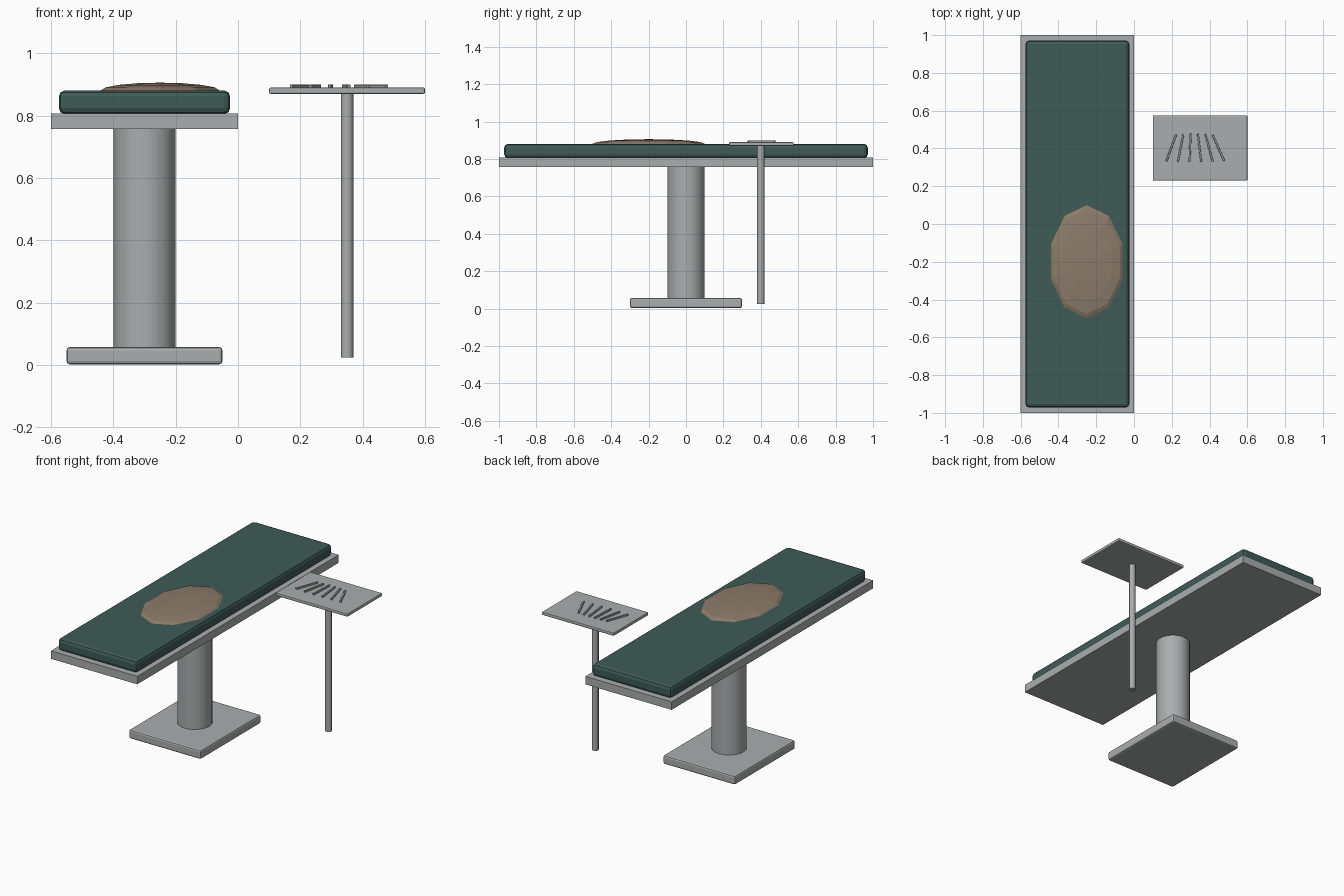
import bpy, math

if "Cube" in bpy.data.objects:
    bpy.data.objects.remove(bpy.data.objects["Cube"])


def material(name, rgb):
    m = bpy.data.materials.new(name)
    m.diffuse_color = (*rgb, 1)
    m.use_nodes = True
    m.node_tree.nodes["Principled BSDF"].inputs["Base Color"].default_value = m.diffuse_color
    return m


METAL = material("brushed metal", (0.40, 0.42, 0.42))
PAD = material("dark teal padding", (0.05, 0.105, 0.095))
DRAPE = material("tan drape", (0.26, 0.20, 0.145))


def finish(ob, name, mat, bevel=0, segments=1):
    ob.name = name
    ob.data.materials.append(mat)
    if bevel:
        mod = ob.modifiers.new("rounded edges", 'BEVEL')
        mod.width, mod.segments = bevel, segments
    return ob


def box(name, lo, hi, mat, bevel=0, segments=1, turn=0):
    bpy.ops.mesh.primitive_cube_add(
        size=1, location=[(a + b) / 2 for a, b in zip(lo, hi)], rotation=(0, 0, turn))
    ob = bpy.context.object
    ob.scale = [b - a for a, b in zip(lo, hi)]
    bpy.ops.object.transform_apply(location=False, rotation=False, scale=True)
    return finish(ob, name, mat, bevel, segments)


def post(name, x, y, z0, z1, radius, sides, mat):
    bpy.ops.mesh.primitive_cylinder_add(
        vertices=sides, radius=radius, depth=z1 - z0, location=(x, y, (z0 + z1) / 2))
    ob = finish(bpy.context.object, name, mat)
    bpy.ops.object.shade_smooth_by_angle(angle=math.radians(30))
    return ob


# Operating table: foot, column, top and cushion
box("table_base", (-0.55, -0.3, 0.005), (-0.05, 0.3, 0.06), METAL, 0.01, 2)
bpy.context.object.location.z -= 0.0025
post("table_column", -0.3, 0, 0.055, 0.76, 0.1, 32, METAL)
box("table_top", (-0.6, -1, 0.757), (0, 1, 0.807), METAL)
box("table_cushion", (-0.575, -0.972, 0.805), (-0.025, 0.972, 0.881), PAD, 0.02, 2)

# Low domed drape lying on the cushion
bpy.ops.mesh.primitive_uv_sphere_add(segments=10, ring_count=8, radius=1,
                                     location=(-0.25, -0.2, 0.881),
                                     rotation=(0, 0, math.radians(18)))
bpy.ops.object.transform_apply(location=False, rotation=True, scale=False)
dome = bpy.context.object
# turn a vertex onto the long axis before stretching
if max(v.co.y for v in dome.data.vertices) < 0.99:
    dome.rotation_euler.z = math.radians(18)
    bpy.ops.object.transform_apply(location=False, rotation=True, scale=False)
dome.scale = (0.2, 0.3, 0.025)
bpy.ops.object.transform_apply(location=False, rotation=False, scale=True)
finish(dome, "drape", DRAPE)

# Instrument stand beside the table
post("stand_pole", 0.35, 0.4, 0.025, 0.875, 0.02, 12, METAL)
box("stand_tray", (0.1, 0.23, 0.87), (0.6, 0.575, 0.89), METAL, 0.005, 2)

# Fanned row of slim instruments on the tray
for i in range(6):
    x = 0.197 + 0.05 * i
    box(f"instrument_{i + 1}", (x - 0.005, 0.328, 0.889), (x + 0.005, 0.478, 0.9),
        METAL, 0.001, 1, math.radians(-20 + 8.8 * i))
